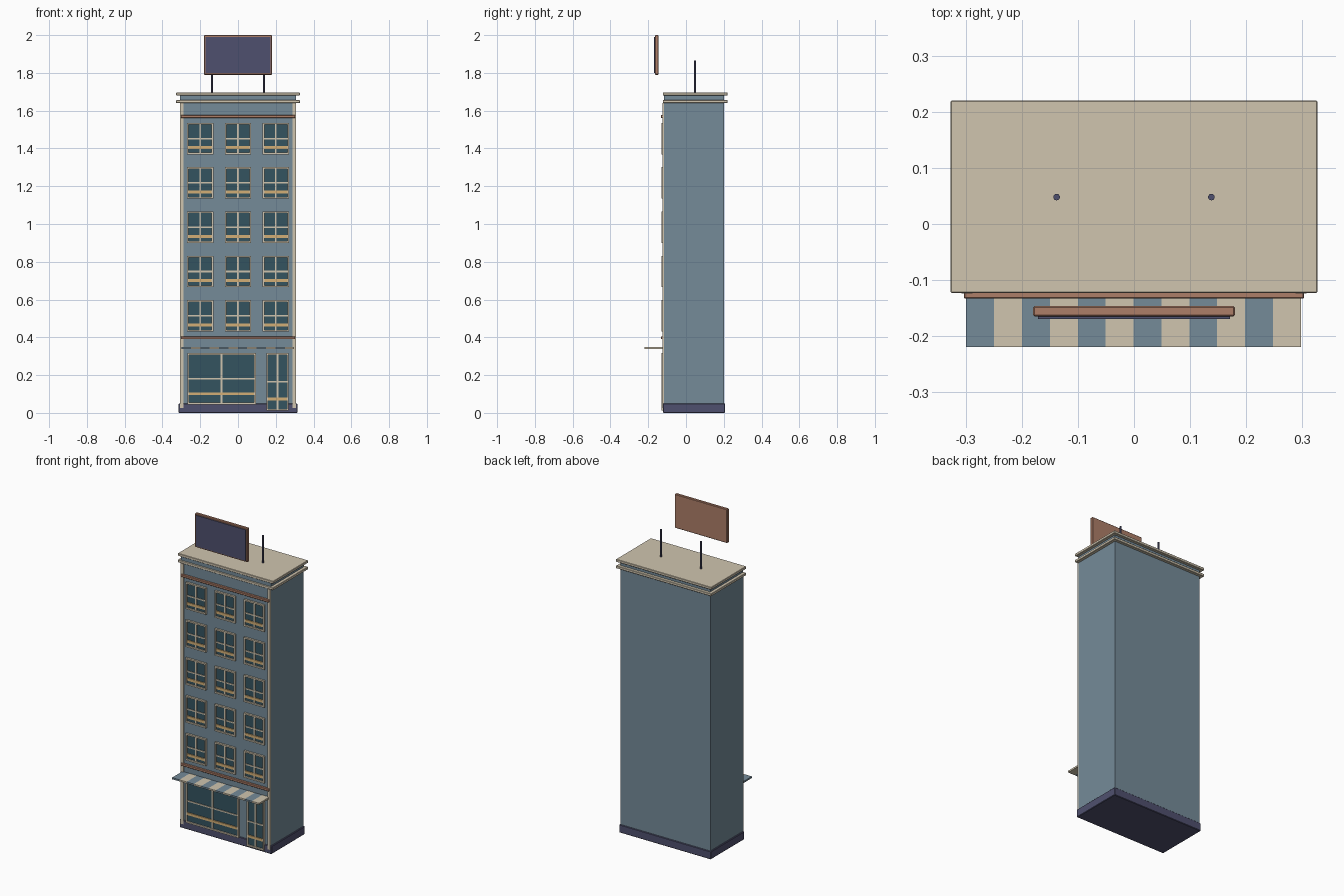
import bpy
import bmesh
from mathutils import Matrix, Vector

cube = bpy.data.objects.get("Cube")
if cube:
    bpy.data.objects.remove(cube, do_unlink=True)


def material(name, rgb):
    lin = [((c / 255 + 0.055) / 1.055) ** 2.4 for c in rgb]
    m = bpy.data.materials.new(name)
    m.use_nodes = True
    m.diffuse_color = (*lin, 1)
    m.node_tree.nodes["Principled BSDF"].inputs["Base Color"].default_value = (*lin, 1)
    return m


BLUE = material("slate blue wall", (117, 139, 153))
CREAM = material("cream trim", (208, 197, 175))
CLAY = material("terracotta", (174, 126, 104))
NAVY = material("dark indigo", (79, 80, 110))
GLASS = material("teal glass", (52, 83, 96))
SAND = material("sand yellow", (212, 175, 118))


def box(bm, x, y, z):
    """Add a box given (low, high) ranges on each axis."""
    centre = Vector([(a + b) / 2 for a, b in (x, y, z)])
    size = [b - a for a, b in (x, y, z)]
    mat = Matrix.Translation(centre) @ Matrix.Diagonal((*size, 1))
    bmesh.ops.create_cube(bm, size=1, matrix=mat)


def part(name, mat, boxes, bevel=0):
    bm = bmesh.new()
    for b in boxes:
        box(bm, *b)
    mesh = bpy.data.meshes.new(name)
    bm.to_mesh(mesh)
    bm.free()
    mesh.materials.append(mat)
    ob = bpy.data.objects.new(name, mesh)
    bpy.context.scene.collection.objects.link(ob)
    if bevel:
        mod = ob.modifiers.new("soft edges", "BEVEL")
        mod.width = bevel
        mod.segments = 1
    return ob


WALL = -0.117    # front plane of the wall


def window(name, x, z, rail, sill_bar, bar_h):
    """Glazed opening with frame, mullion, rail and a coloured bar."""
    (x0, x1), (z0, z1) = x, z
    t = 0.009
    frame_y = (WALL - 0.002, -0.131)[::-1]
    bar_y = (-0.128, WALL - 0.002)
    xm = (x0 + x1) / 2
    part(name + "_glass", GLASS, [((x0 + t / 2, x1 - t / 2), (-0.123, WALL + 0.002),
                                   (z0 + t / 2, z1 - t / 2))])
    part(name + "_frame", CREAM, [
        ((x0, x0 + t), frame_y, z), ((x1 - t, x1), frame_y, z),
        ((x0 + t, x1 - t), frame_y, (z0, z0 + t)),
        ((x0 + t, x1 - t), frame_y, (z1 - t, z1))])
    part(name + "_glazing_bars", CREAM, [
        ((xm - 0.005, xm + 0.005), bar_y, (z0 + t, z1 - t)),
        ((x0 + t, x1 - t), (-0.127, WALL), (rail - 0.004, rail + 0.004))])
    part(name + "_sand_bar", SAND, [
        ((x0 + t, x1 - t), (-0.129, WALL),
         (sill_bar - bar_h / 2, sill_bar + bar_h / 2))])


# Main masses
part("building_body", BLUE, [((-0.308, 0.308), (WALL, 0.202), (0.03, 1.685))])
part("base_plinth", NAVY, [((-0.315, 0.315), (-0.122, 0.207), (0, 0.05))], 0.003)
part("cornice_lower", CREAM, [((-0.327, 0.327), (-0.123, 0.22), (1.64, 1.656))], 0.002)
part("cornice_upper", CREAM, [((-0.327, 0.327), (-0.123, 0.22), (1.68, 1.696))], 0.002)

# Corner pilasters and horizontal bands
for side, s in (("right", -1), ("left", 1)):
    xs = sorted((s * 0.288, s * 0.307))
    part(side + "_pilaster", CREAM, [(xs, (-0.1235, WALL + 0.01), (0.025, 1.64))])
for name, z in (("lower_band", 0.39), ("upper_band", 1.561)):
    part(name, CLAY, [((-0.303, 0.303), (-0.133, WALL), (z, z + 0.015))], 0.002)

# Upper floor windows
for floor in range(5):
    zc = 0.514 + floor * 0.2345
    for col in range(3):
        xc = (col - 1) * 0.2
        window(f"window_{floor + 1}_{col + 1}", (xc - 0.07, xc + 0.07),
               (zc - 0.083, zc + 0.083), zc, zc - 0.048, 0.016)

# Ground floor
window("shop_window", (-0.268, 0.094), (0.045, 0.316), 0.18, 0.101, 0.015)
window("shop_door", (0.15, 0.268), (0.012, 0.316), 0.166, 0.074, 0.015)

# Striped awning
stripes = [((-0.299 + i * 0.0497, -0.299 + (i + 1) * 0.0497),
            (-0.219, WALL), (0.339, 0.349)) for i in range(12)]
part("awning_blue_stripes", BLUE, stripes[0::2])
part("awning_cream_stripes", CREAM, stripes[1::2])

# Roof sign and posts
part("sign_board", CLAY, [((-0.18, 0.18), (-0.165, -0.146), (1.79, 2.0))], 0.003)
part("sign_face", NAVY, [((-0.171, 0.171), (-0.169, -0.162), (1.799, 1.991))])
for side, s in (("right", -1), ("left", 1)):
    bpy.ops.mesh.primitive_cylinder_add(vertices=10, radius=0.006, depth=0.18,
                                        location=(s * 0.138, 0.048, 1.775))
    post = bpy.context.object
    post.name = side + "_sign_post"
    post.data.materials.append(NAVY)
    bpy.ops.object.shade_smooth_by_angle()
